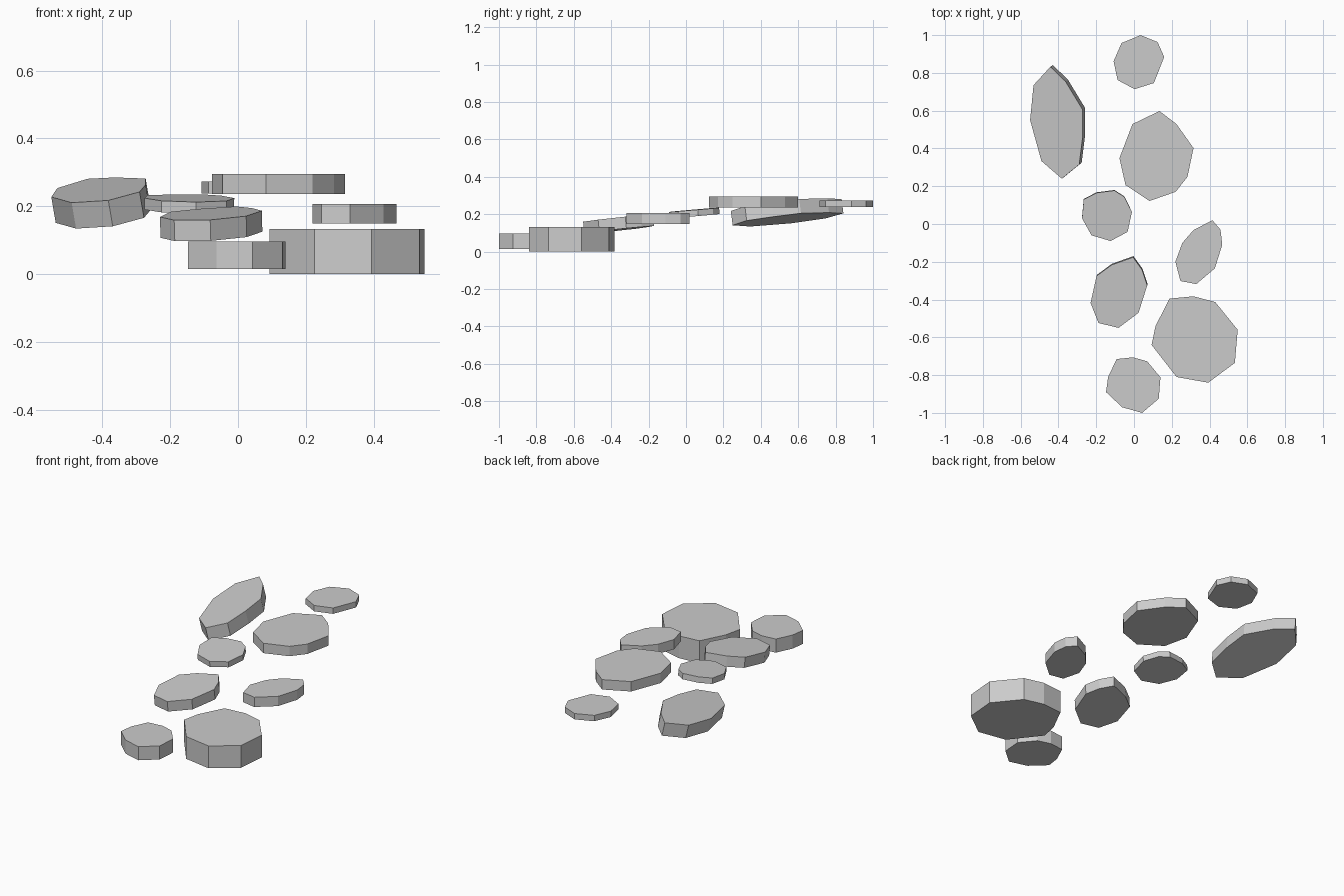
import bpy, bmesh
from mathutils import Vector


def stone(name, outline, top, thick, slope=(0, 0)):
    """Flat stone slab: outline on the plane z = top + slope.xy, extruded down its normal."""
    bx, by = slope
    drop = Vector((-bx, -by, 1)).normalized() * -thick
    bm = bmesh.new()
    upper = [bm.verts.new((x, y, top + bx * x + by * y)) for x, y in outline]
    lower = [bm.verts.new(v.co + drop) for v in upper]
    bm.faces.new(upper)
    bm.faces.new(lower[::-1])
    n = len(upper)
    for i in range(n):
        j = (i + 1) % n
        bm.faces.new((upper[i], lower[i], lower[j], upper[j]))
    bmesh.ops.recalc_face_normals(bm, faces=bm.faces)
    me = bpy.data.meshes.new(name)
    bm.to_mesh(me)
    bm.free()
    ob = bpy.data.objects.new(name, me)
    bpy.context.collection.objects.link(ob)
    return ob


# Front pair, lowest on the ground
stone("stone_front_small",
      [(-.005, -.706), (.07, -.727), (.14, -.812), (.131, -.925), (.043, -1.0),
       (-.063, -.97), (-.148, -.89), (-.137, -.81), (-.092, -.715)], .096, .081)
stone("stone_front_large",
      [(.315, -.383), (.43, -.413), (.549, -.56), (.534, -.735), (.393, -.84),
       (.225, -.81), (.093, -.64), (.114, -.54), (.188, -.395)], .133, .133)

# Middle stones, two of them tilted
stone("stone_middle_left_tilted",
      [(-.005, -.176), (.043, -.243), (.070, -.325), (.024, -.47), (-.082, -.55),
       (-.188, -.524), (-.23, -.418), (-.198, -.275), (-.119, -.217)],
      .2175, .062, (.03, .10))
stone("stone_middle_right",
      [(.415, .02), (.458, -.03), (.467, -.11), (.428, -.235), (.33, -.318),
       (.246, -.302), (.219, -.2), (.256, -.1), (.315, -.032)], .207, .058)
stone("stone_middle_small_tilted",
      [(-.103, .177), (-.05, .143), (-.011, .063), (-.034, -.042), (-.124, -.09),
       (-.225, -.06), (-.275, .03), (-.266, .13), (-.198, .165)],
      .219, .034, (-.01, .085))

# Back stones
stone("stone_back_large",
      [(.135, .598), (.225, .529), (.315, .402), (.283, .249), (.22, .17),
       (.082, .122), (-.045, .206), (-.077, .349), (-.008, .529)], .295, .059)
stone("stone_back_left_tilted",
      [(-.443, .832), (-.363, .755), (-.272, .605), (-.272, .46), (-.29, .315),
       (-.382, .24), (-.49, .333), (-.55, .55), (-.532, .735)],
      .2525, .078, (.17, .125))
stone("stone_back_small",
      [(.035, 1.0), (.125, .963), (.16, .884), (.105, .746), (.003, .714),
       (-.087, .762), (-.108, .862), (-.066, .958)], .273, .035)
